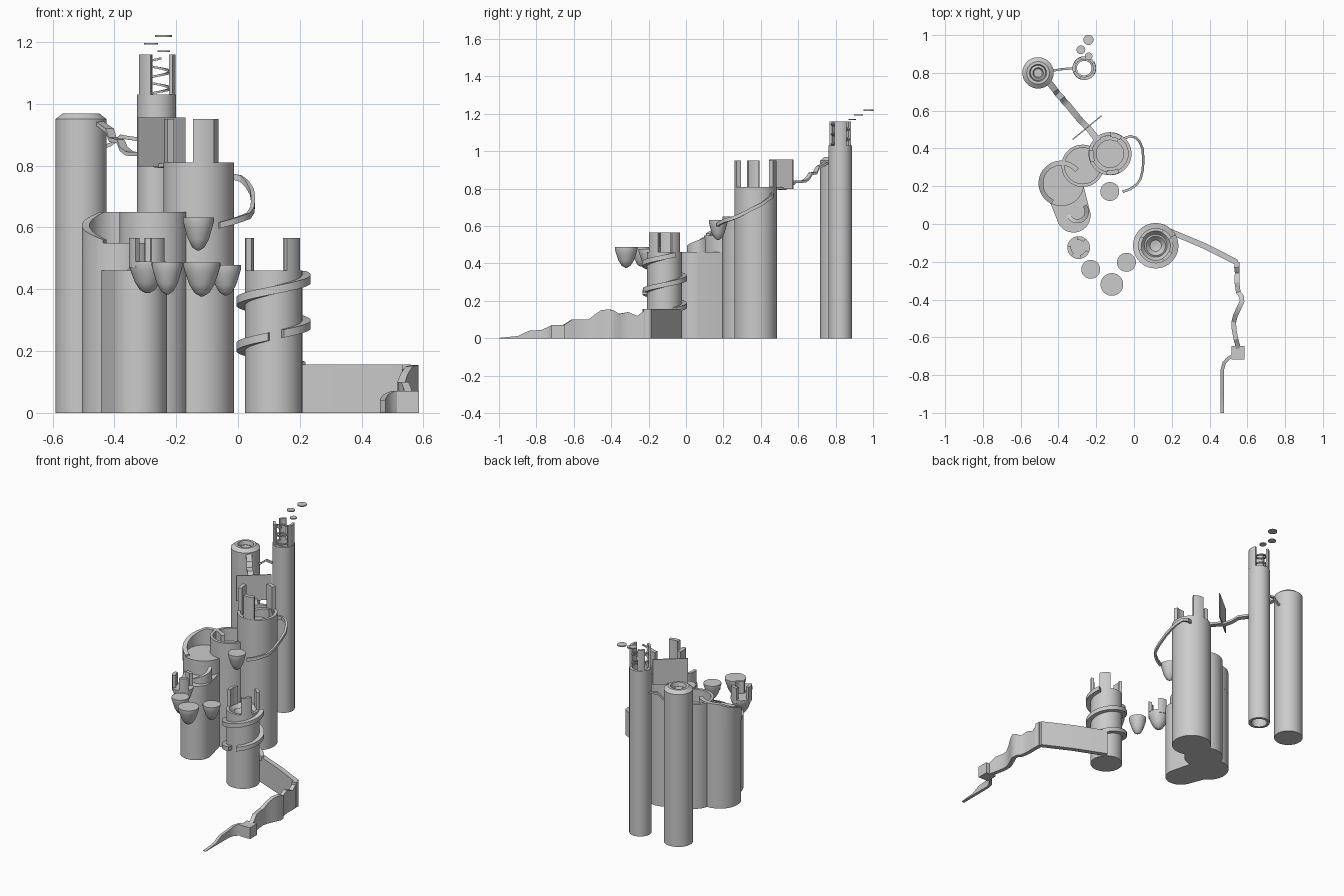
import bpy, bmesh
from math import sin, cos, radians, pi
from mathutils import Vector

if "Cube" in bpy.data.objects:
    bpy.data.objects.remove(bpy.data.objects["Cube"])


def finish(name, bm, smooth=True):
    bmesh.ops.recalc_face_normals(bm, faces=bm.faces)
    me = bpy.data.meshes.new(name)
    bm.to_mesh(me)
    bm.free()
    ob = bpy.data.objects.new(name, me)
    bpy.context.collection.objects.link(ob)
    if smooth:
        bpy.ops.object.select_all(action='DESELECT')
        ob.select_set(True)
        bpy.context.view_layer.objects.active = ob
        bpy.ops.object.shade_smooth_by_angle(angle=radians(32))
    return ob


def lathe(name, x, y, profile, closed=False, n=48):
    """Revolve (radius, z) points; end loops are capped unless the profile is closed."""
    bm = bmesh.new()
    rings = [[bm.verts.new((x + r * cos(2 * pi * i / n), y + r * sin(2 * pi * i / n), z))
              for i in range(n)] for r, z in profile]
    pairs = list(zip(rings, rings[1:]))
    if closed:
        pairs.append((rings[-1], rings[0]))
    else:
        bm.faces.new(rings[0])
        bm.faces.new(rings[-1])
    for a, b in pairs:
        for i in range(n):
            j = (i + 1) % n
            bm.faces.new((a[i], a[j], b[j], b[i]))
    return finish(name, bm)


def sweep(name, pts, width, thick=None, ground=0.0):
    """Strip with vertical sides along top-centre points; no thick = wall down to ground."""
    bm = bmesh.new()
    secs = []
    P = [Vector(p) for p in pts]
    for i, p in enumerate(P):
        d = P[min(i + 1, len(P) - 1)] - P[max(i - 1, 0)]
        s = Vector((-d.y, d.x, 0)).normalized() * width / 2
        low = Vector((p.x, p.y, p.z - thick if thick else ground))
        secs.append([bm.verts.new(v) for v in (p + s, p - s, low - s, low + s)])
    for a, b in zip(secs, secs[1:]):
        for k in range(4):
            bm.faces.new((a[k], a[(k + 1) % 4], b[(k + 1) % 4], b[k]))
    bm.faces.new(secs[0])
    bm.faces.new(secs[-1])
    return finish(name, bm)


def arc(x, y, r, a0, a1, z0, z1, step=6):
    n = max(2, int(abs(a1 - a0) / step))
    return [(x + r * cos(radians(a0 + (a1 - a0) * i / n)),
             y + r * sin(radians(a0 + (a1 - a0) * i / n)),
             z0 + (z1 - z0) * i / n) for i in range(n + 1)]


def merlons(name, x, y, r, width, spans, z0, z1):
    for i, (a, half) in enumerate(spans):
        sweep(f"{name}_{i + 1}", arc(x, y, r, a - half, a + half, z1, z1), width, z1 - z0)


def box(name, lo, hi):
    c = [(a + b) / 2 for a, b in zip(lo, hi)]
    return sweep(name, [(c[0], lo[1], hi[2]), (c[0], hi[1], hi[2])], hi[0] - lo[0], hi[2] - lo[2])


# Entrance path: wall rising from the ground to the first tower
sweep("entrance_path", [
    (.468, -1, .002), (.468, -.9, .012), (.468, -.84, .04), (.468, -.77, .045),
    (.478, -.735, .06), (.5, -.71, .07), (.53, -.695, .07)], .018)
box("path_landing", (.515, -.718, 0), (.585, -.647, .07))
sweep("wavy_path", [
    (.55, -.66, .07), (.548, -.64, .08), (.54, -.61, .1), (.53, -.56, .1),
    (.528, -.52, .1), (.537, -.485, .125), (.553, -.45, .15), (.572, -.41, .155),
    (.57, -.385, .145), (.552, -.36, .13), (.545, -.31, .14), (.546, -.26, .12),
    (.545, -.22, .15), (.545, -.2, .157)], .025)
sweep("straight_wall", [(.545, -.23, .157), (.54, -.2, .157), (.37, -.115, .157),
                        (.18, -.035, .157)], .03)

# First tower with spiral ramp
TX, TY = .115, -.115
lathe("first_tower", TX, TY, [(.093, 0), (.093, .46), (.078, .46), (.06, .435),
                              (.052, .44), (.03, .415), (.005, .41)])
z_at = lambda a: .165 + .147 * (a - 30) / 360
for i, (a, b) in enumerate([(30, 262), (286, 750)]):
    sweep(f"spiral_ramp_{i + 1}", arc(TX, TY, .105, a, b, z_at(a), z_at(b)), .03, .026)
merlons("first_tower_merlon", TX, TY, .084, .018, [(172, 24), (45, 20), (-42, 20)], .45, .565)

# Floating cups
CUP = [(.08, 0), (.4, .1), (.68, .35), (.9, .7), (1, .88), (1, 1)]
for i, (x, y, r, z0, z1) in enumerate([
        (-.04, -.203, .05, .38, .478), (-.117, -.32, .06, .377, .487),
        (-.229, -.24, .05, .383, .488), (-.293, -.125, .06, .387, .49),
        (-.128, .172, .05, .525, .632)]):
    lathe(f"floating_cup_{i + 1}", x, y, [(r * a, z0 + (z1 - z0) * b) for a, b in CUP], n=32)
merlons("cup_merlon", -.293, -.125, .05, .02, [(200, 30), (75, 25), (-50, 28)], .47, .565)

# Low bastion: rounded hull of two circles
bm = bmesh.new()
for x, y, r in [(-.32, .045, .09), (-.37, .2, .1)]:
    for i in range(48):
        for z in (0, .46):
            bm.verts.new((x + r * cos(i * pi / 24), y + r * sin(i * pi / 24), z))
ret = bmesh.ops.convex_hull(bm, input=bm.verts)
bmesh.ops.delete(bm, geom=[v for v in bm.verts if not v.link_faces], context='VERTS')
bmesh.ops.dissolve_limit(bm, angle_limit=.01, verts=bm.verts, edges=bm.edges)
finish("low_bastion", bm)
sweep("bastion_ramp", arc(-.3, .065, .05, 200, 400, .463, .54), .022, ground=.45)

# Second and third bastions with rising parapet
lathe("second_bastion", -.385, .215, [(.12, 0), (.12, .55), (.01, .55)])
sweep("rising_parapet", arc(-.385, .215, .108, 245, 120, .56, .65)
      + arc(-.385, .215, .108, 114, 40, .65, .65), .025, ground=.5)
lathe("third_bastion", -.272, .308, [(.112, 0), (.112, .65), (.095, .65), (.095, .57), (.01, .57)])

# Great tower
GX, GY = -.127, .372
lathe("great_tower", GX, GY, [(.114, 0), (.114, .81), (.096, .81), (.096, .765),
                              (.072, .765), (.072, .745), (.01, .745)])
merlons("great_tower_merlon", GX, GY, .1, .024, [(-82, 18), (72, 17), (187, 18)], .79, .95)
sweep("inner_ramp", arc(GX, GY, .084, 200, 60, .765, .81), .024, ground=.75)
# Curling ramp from the upper cup to the great tower
sweep("curling_ramp", [
    (-.06, .17, .617), (-.02, .185, .628), (.015, .21, .64), (.035, .24, .648),
    (.047, .29, .668), (.049, .35, .7), (.045, .4, .725), (.03, .435, .75),
    (.01, .457, .768), (-.02, .465, .775), (-.06, .45, .778)], .013, .02)

# Standing screen and stepped bridge to the round column
sweep("standing_screen", [(-.325, .447, .955), (-.172, .573, .955)], .006, .158)
sweep("stepped_bridge", [
    (-.475, .775, .955), (-.45, .75, .945), (-.43, .725, .93), (-.415, .705, .92),
    (-.405, .69, .89), (-.38, .665, .885), (-.37, .65, .86), (-.35, .63, .845),
    (-.31, .58, .843), (-.285, .55, .82), (-.255, .52, .805), (-.235, .5, .808),
    (-.19, .44, .81)], .033, .013)

# Round column with dished top
lathe("round_column", -.508, .8, [(.083, 0), (.083, .95), (.06, .968), (.045, .968),
                                  (.04, .945), (.028, .95), (.022, .935), (.004, .935)])
sweep("thin_bridge", [(-.44, .812, .865), (-.41, .815, .875), (-.38, .82, .9),
                      (-.35, .822, .895), (-.315, .825, .89)], .012, .012)

# Hollow chimney column with thin spiral
HX, HY = -.263, .825
lathe("hollow_column", HX, HY, [(.063, 0), (.063, 1.03), (.046, 1.03), (.046, 0)], closed=True)
merlons("column_merlon", HX, HY, .054, .014, [(-135, 26), (130, 22), (0, 32)], 1.02, 1.16)
sweep("thin_spiral", arc(HX, HY, .044, 200, 1010, 1.03, 1.15, 10), .01, .007)

# Floating stepping discs
for i, (x, y, r, z) in enumerate([(-.24, .888, .02, 1.17), (-.281, .922, .023, 1.194),
                                  (-.241, .975, .027, 1.219)]):
    lathe(f"stepping_disc_{i + 1}", x, y, [(r, z - .003), (r, z + .003)], n=24)
